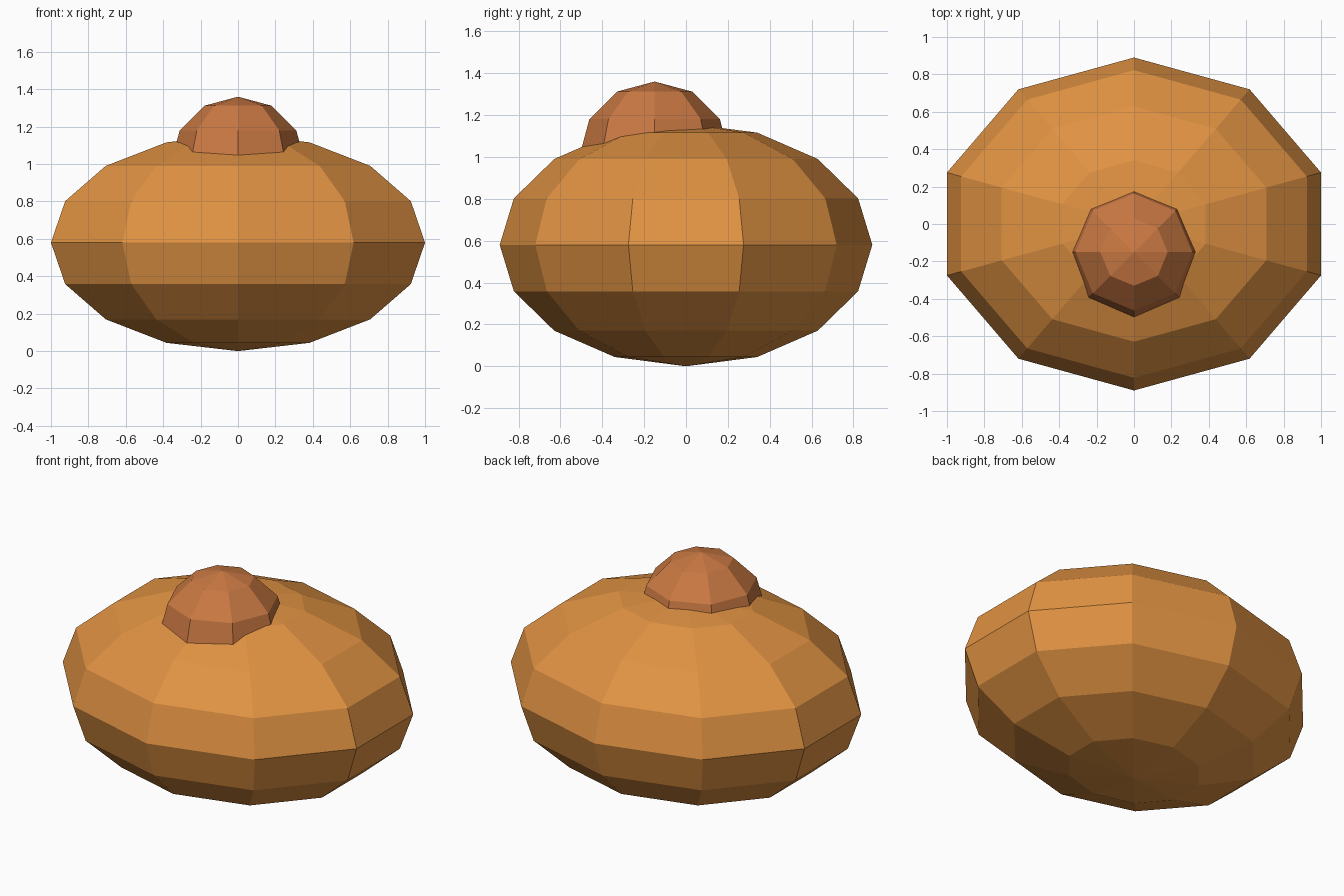
import bpy
import bmesh
from math import sin, radians
from mathutils import Matrix, Vector

if "Cube" in bpy.data.objects:
    bpy.data.objects.remove(bpy.data.objects["Cube"])


def ellipsoid(name, segments, rings, radii, centre, colour):
    """Flat-shaded low-poly sphere with a corner on the y axis."""
    bm = bmesh.new()
    bmesh.ops.create_uvsphere(bm, u_segments=segments, v_segments=rings, radius=1)
    # put a corner exactly on the y axis
    ring = max(bm.verts, key=lambda v: (round(v.co.xy.length, 4), v.co.y))
    turn = Vector((0, 1)).angle_signed(ring.co.xy, 0)
    bm.transform(Matrix.Rotation(turn, 4, 'Z'))
    bm.transform(Matrix.Translation(centre) @ Matrix.Diagonal((*radii, 1)))
    mesh = bpy.data.meshes.new(name)
    bm.to_mesh(mesh)
    bm.free()
    mat = bpy.data.materials.new(name + "_colour")
    mat.diffuse_color = (*colour, 1)
    mat.use_nodes = True
    mat.node_tree.nodes["Principled BSDF"].inputs["Base Color"].default_value = mat.diffuse_color
    mesh.materials.append(mat)
    obj = bpy.data.objects.new(name, mesh)
    bpy.context.collection.objects.link(obj)
    return obj


# Squashed ten-sided body, exactly 2 wide across its flat sides
ellipsoid("body", 10, 8, (1 / sin(radians(72)), 0.89, 0.58), (0, 0, 0.58),
          (0.75, 0.29, 0.055))

# Eight-sided dome sunk into the top, towards the front
ellipsoid("top_knob", 8, 6, (0.36, 0.36, 0.36), (0, -0.15, 1.0),
          (0.59, 0.19, 0.055))
